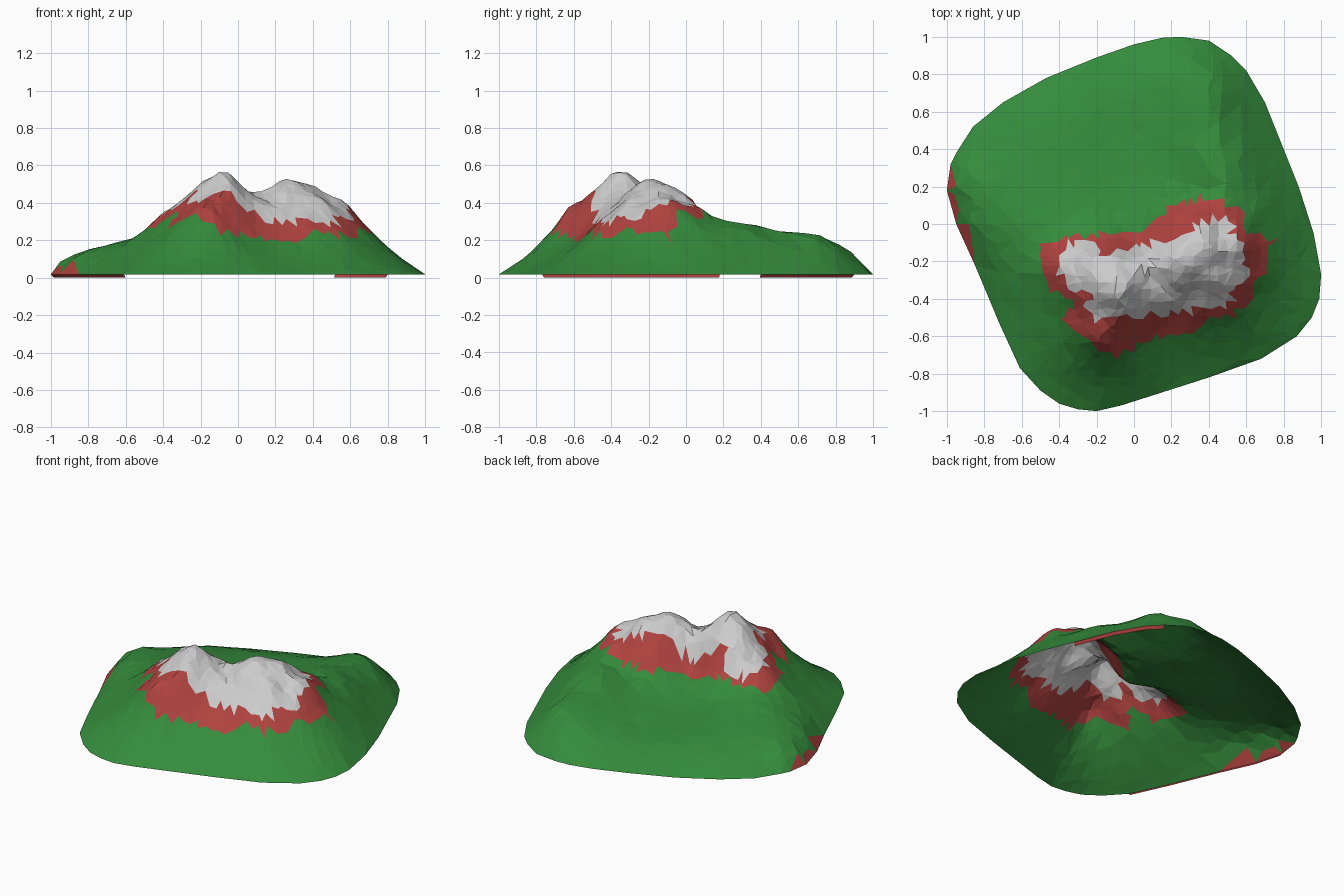
import bpy, bmesh, math, random
from mathutils import Vector, noise
from mathutils.geometry import delaunay_2d_cdt

if "Cube" in bpy.data.objects:
    bpy.data.objects.remove(bpy.data.objects["Cube"])

random.seed(4)
RIM = 0.018

# Footprint: rounded, tilted square seen from above
outline = [(.25, 1), (.4, .98), (.52, .9), (.6, .82), (.7, .65), (.8, .4), (.88, .2),
           (.96, -.05), (1, -.27), (.99, -.4), (.95, -.5), (.87, -.6), (.68, -.72),
           (.4, -.82), (.15, -.9), (-.07, -.97), (-.2, -1), (-.3, -.99), (-.4, -.96),
           (-.5, -.89), (-.61, -.77), (-.72, -.53), (-.85, -.22), (-.95, 0), (-1, .18),
           (-.98, .32), (-.95, .38), (-.86, .52), (-.7, .65), (-.47, .78), (-.2, .89),
           (0, .96), (.15, .995)]
# Height marks: mountain ridge, then lower ground behind
ridge = [(-.07, -.37, .57), (-.18, -.33, .515), (-.3, -.25, .42), (-.38, -.2, .36),
         (-.08, -.45, .51), (-.1, -.27, .53), (0, -.34, .53), (.25, -.11, .49),
         (-.5, -.15, .24), (-.3, -.05, .26), (-.05, -.19, .44), (.1, -.28, .44),
         (0, -.08, .25), (.19, -.22, .51), (.33, -.2, .505), (.45, -.12, .46),
         (.55, -.12, .4), (.6, -.22, .34), (.74, -.1, .22), (.66, -.4, .2),
         (.38, .02, .42), (.45, .15, .32), (.28, .15, .25), (.5, -.42, .29),
         (.3, -.46, .31), (.1, -.45, .36), (.15, -.58, .22), (.35, -.6, .17),
         (-.2, -.5, .41), (-.17, -.62, .375), (-.22, -.74, .22),
         (0, -.65, .24), (.05, -.8, .11), (-.4, -.5, .25), (-.35, -.4, .33),
         (-.5, -.6, .14), (-.5, -.35, .22), (-.65, -.3, .14)]
plateau = [(-.6, 0, .2), (.48, .3, .3), (.47, .5, .24), (.43, .72, .22), (.3, .88, .14),
           (.6, .45, .17), (.7, .2, .18), (0, .2, .17), (0, .5, .13), (-.35, .3, .16),
           (-.3, .6, .11), (.2, .65, .18), (-.7, .1, .17), (-.85, .1, .13),
           (-.8, .35, .1), (-.95, .2, .085), (-.93, .3, .075), (-.88, 0, .1),
           (-.79, -.15, .1), (-.6, .55, .09)]
# Colour zones seen from above
rock_zone = [(-.5, -.1), (-.3, -.06), (0, -.05), (.1, 0), (.2, .1), (.45, .15), (.58, .08),
             (.6, -.04), (.74, -.08), (.72, -.22), (.64, -.33), (.62, -.45), (.4, -.52),
             (.3, -.58), (.05, -.62), (-.05, -.7), (-.2, -.68), (-.27, -.6), (-.38, -.52),
             (-.34, -.45), (-.3, -.42), (-.42, -.38), (-.5, -.25)]
snow_zone = [(-.43, -.2), (-.33, -.1), (-.2, -.1), (-.18, -.17), (0, -.12), (.2, -.08),
             (.35, 0), (.5, .05), (.52, -.03), (.6, -.1), (.57, -.2), (.63, -.28),
             (.55, -.32), (.5, -.44), (.3, -.46), (.1, -.49), (-.1, -.49), (-.2, -.51),
             (-.26, -.46), (-.22, -.38), (-.35, -.35)]


def inside(p, poly):
    hit = False
    for (x1, y1), (x2, y2) in zip(poly, poly[1:] + poly[:1]):
        if (y1 > p[1]) != (y2 > p[1]) and p[0] < (x2 - x1) * (p[1] - y1) / (y2 - y1) + x1:
            hit = not hit
    return hit


def edge_distance(p, poly):
    best = 9
    for a, b in zip(poly, poly[1:] + poly[:1]):
        a, d = Vector(a), Vector(b) - Vector(a)
        t = max(0, min(1, (Vector(p) - a).dot(d) / d.length_squared))
        best = min(best, (a + d * t - Vector(p)).length)
    return best


def kernel(x, y):
    return math.sqrt(x * x + y * y + .002)


# Smooth surface through all the height marks
marks = ridge + plateau + [(x, y, RIM) for x, y in outline]
n = len(marks)
rows = [[kernel(a[0] - b[0], a[1] - b[1]) for b in marks] + [a[2]] for a in marks]
for i in range(n):
    k = max(range(i, n), key=lambda r: abs(rows[r][i]))
    rows[i], rows[k] = rows[k], rows[i]
    for r in range(i + 1, n):
        f = rows[r][i] / rows[i][i]
        rows[r] = [u - f * v for u, v in zip(rows[r], rows[i])]
weights = [0] * n
for i in reversed(range(n)):
    weights[i] = (rows[i][n] - sum(rows[i][j] * weights[j] for j in range(i + 1, n))) / rows[i][i]


def height(x, y):
    z = sum(w * kernel(x - m[0], y - m[1]) for w, m in zip(weights, marks))
    rough = .004 + .036 * max(0, min(1, (z - .2) / .2))
    z += rough * noise.noise(Vector((x * 9, y * 9, 2.3)))
    return max(RIM, min(z, .575))


# Scattered points: finer on the mountain, coarser on the low ground
points = [Vector(p) for p in outline]
for step, fine in ((.045, True), (.08, False)):
    count = int(1 / step) + 1
    for i in range(-count, count + 1):
        for j in range(-count, count + 1):
            p = Vector(((i + random.uniform(-.33, .33)) * step, (j + random.uniform(-.33, .33)) * step))
            near = inside(p, rock_zone) or edge_distance(p, rock_zone) < .04
            if near == fine and inside(p, outline) and edge_distance(p, outline) > .03:
                points.append(p)
points += [Vector(m[:2]) for m in plateau[13:19]]
m = len(outline)
border = [(i, (i + 1) % m) for i in range(m)]
flat, _, tris, *_ = delaunay_2d_cdt(points, border, [list(range(m))], 1, 1e-5)


def material(name, color):
    mat = bpy.data.materials.new(name)
    mat.diffuse_color = color
    mat.use_nodes = True
    mat.node_tree.nodes["Principled BSDF"].inputs["Base Color"].default_value = mat.diffuse_color
    return mat


mats = [material("grass", (.035, .26, .045, 1)), material("red_rock", (.43, .055, .05, 1)),
        material("snow", (.55, .55, .55, 1))]

# Mountain surface, open underneath
bm = bmesh.new()
verts = [bm.verts.new((p.x, p.y, RIM if edge_distance(p, outline) < .001 else height(p.x, p.y)))
         for p in flat]
for t in tris:
    f = bm.faces.new([verts[i] for i in t])
    c = f.calc_center_median().xy
    steep_edge = c.x < -.85 and -.15 < c.y < .25 and edge_distance(c, outline) < .025
    f.material_index = 2 if inside(c, snow_zone) else 1 if inside(c, rock_zone) or steep_edge else 0
bmesh.ops.recalc_face_normals(bm, faces=bm.faces)
if sum(f.normal.z for f in bm.faces) < 0:
    bmesh.ops.reverse_faces(bm, faces=bm.faces)

# Thin red lip below the left and back right edges only
rim = []
for e in bm.edges:
    c = (e.verts[0].co + e.verts[1].co) / 2
    if e.is_boundary and ((c.x < -.6 and c.y < .2) or (c.x > .55 and c.y > .45)):
        rim.append(e)
lip = bmesh.ops.extrude_edge_only(bm, edges=rim)["geom"]
for g in lip:
    if isinstance(g, bmesh.types.BMVert):
        g.co = (g.co.x * .985, g.co.y * .985, 0)
    elif isinstance(g, bmesh.types.BMFace):
        g.material_index = 1

mesh = bpy.data.meshes.new("mountain")
bm.to_mesh(mesh)
bm.free()
for mat in mats:
    mesh.materials.append(mat)
bpy.context.collection.objects.link(bpy.data.objects.new("mountain", mesh))
